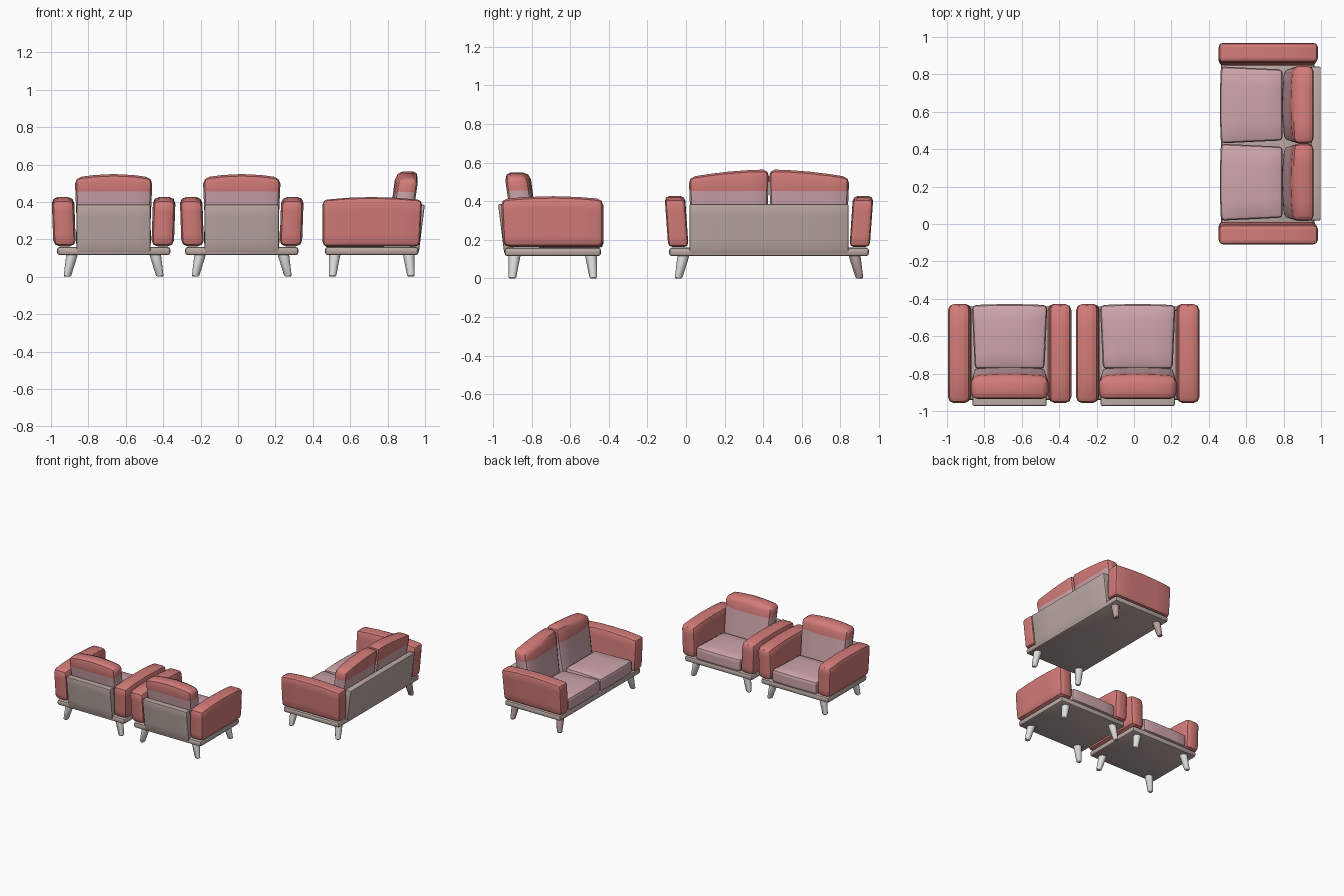
import bpy, bmesh, math
from mathutils import Matrix, Vector

if "Cube" in bpy.data.objects:
    bpy.data.objects.remove(bpy.data.objects["Cube"])


def material(name, rgb):
    m = bpy.data.materials.new(name)
    m.diffuse_color = (*rgb, 1)
    m.use_nodes = True
    m.node_tree.nodes["Principled BSDF"].inputs["Base Color"].default_value = m.diffuse_color
    return m


RED = material("coral fabric", (0.65, 0.20, 0.19))
PINK = material("dusty pink fabric", (0.62, 0.38, 0.41))
TAN = material("warm grey frame", (0.50, 0.40, 0.37))
WHITE = material("off white legs", (0.76, 0.75, 0.72))
BROWN = material("rosy brown leg", (0.50, 0.36, 0.34))


def finish(bm, name, place, mats):
    bmesh.ops.recalc_face_normals(bm, faces=bm.faces)
    me = bpy.data.meshes.new(name)
    bm.to_mesh(me)
    bm.free()
    for m in mats:
        me.materials.append(m)
    me.shade_smooth()
    me.set_sharp_from_angle(angle=math.radians(40))
    ob = bpy.data.objects.new(name, me)
    ob.matrix_world = place
    bpy.context.collection.objects.link(ob)


def cut(bm, co, no):
    bmesh.ops.bisect_plane(bm, geom=bm.verts[:] + bm.edges[:] + bm.faces[:],
                           plane_co=co, plane_no=no)


def soft_box(name, place, lo, hi, bevel, mats, shape=None, side=1, split=None):
    """Rounded box; shape(p, u) moves points, u being -1..1 box coordinates."""
    lo, hi = Vector(lo), Vector(hi)
    mid, half = (lo + hi) / 2, (hi - lo) / 2
    bm = bmesh.new()
    bmesh.ops.create_cube(bm, size=2)
    for v in bm.verts:
        v.co = Vector([mid[i] + v.co[i] * half[i] for i in range(3)])
    bmesh.ops.bevel(bm, geom=bm.edges[:], offset=bevel, segments=2,
                    profile=0.5, affect='EDGES', clamp_overlap=True)
    if shape:
        for axis in range(3):
            no = Vector([float(i == axis) for i in range(3)])
            for k in (-0.5, 0, 0.5):
                cut(bm, mid + no * half[axis] * k, no)
        for v in bm.verts:
            u = [(v.co[i] - mid[i]) / half[i] for i in range(3)]
            v.co = shape(v.co.copy(), u)
    if split:
        cut(bm, (0, 0, split), (0, 0, 1))
        for f in bm.faces:
            f.material_index = int(f.calc_center_median().z > split)
    for v in bm.verts:
        v.co.x *= side
    finish(bm, name, place, mats)


def arm_shape(lean):
    def shape(p, u):
        t = (u[2] + 1) / 2
        p.x += lean * t
        p.z += 0.016 * t * (1 - u[1] ** 2)
        if u[1] < 0:
            p.y -= 0.012 * t * -u[1]
        return p
    return shape


def panel_shape(p, u):
    p.y -= 0.032 * (u[2] + 1) / 2
    return p


def seat_shape(p, u):
    p.z += 0.012 * max(u[2], 0) * (1 - u[0] ** 2) * (1 - u[1] ** 2)
    p.x += 0.008 * u[0] * (u[1] - 1)
    p.y += 0.006 * max(u[1], 0) * (1 - u[0] ** 2)
    return p


def back_shape(rise, crown):
    """Leaning cushion whose top falls away from x = 0 to |x| = crown."""
    def shape(p, u):
        t = (u[2] + 1) / 2
        p.z += rise * max(u[2], 0) * (1 - (p.x / crown) ** 2)
        p.y += -0.055 * t + 0.012 * max(u[1], 0) * (1 - u[0] ** 2)
        p.x += 0.008 * u[0] * u[2]
        return p
    return shape


def leg(name, place, sx, sy, top, bottom, mat):
    bm = bmesh.new()
    rings = [(0.0, 0.014), (0.006, 0.02), (0.12, 0.031)]
    n = 12
    verts = []
    for z, r in rings:
        k = z / 0.12
        cx = sx * (bottom[0] + (top[0] - bottom[0]) * k)
        cy = sy * (bottom[1] + (top[1] - bottom[1]) * k)
        verts.append([bm.verts.new((cx + r * math.cos(2 * math.pi * i / n),
                                    cy + r * math.sin(2 * math.pi * i / n), z))
                      for i in range(n)])
    for a, b in zip(verts, verts[1:]):
        for i in range(n):
            bm.faces.new((a[i], a[(i + 1) % n], b[(i + 1) % n], b[i]))
    bm.faces.new(verts[0])
    bm.faces.new(verts[-1])
    finish(bm, name, place, [mat])


def frame(kind, place, base, inner, arm_in, arm_out, lean, arm_bevel, leg_top, brown):
    # Base board and back board
    soft_box(kind + "_base", place, (-base, -0.25, 0.115), (base, 0.25, 0.16), 0.016, [TAN])
    soft_box(kind + "_back_panel", place, (-inner, -0.252, 0.13), (inner, -0.2, 0.385),
             0.008, [TAN], panel_shape)
    for s in (-1, 1):
        # Padded arms
        soft_box(kind + "_arm", place, (arm_in, -0.257, 0.163), (arm_out, 0.262, 0.41),
                 arm_bevel, [RED], arm_shape(lean), s)
        # Splayed legs
        for f in (-1, 1):
            leg(kind + "_leg", place, s, f, (leg_top, 0.198), (leg_top + 0.026, 0.21),
                BROWN if brown and s > 0 else WHITE)


# Two armchairs facing the back
for cx in (-0.665, 0.02):
    place = Matrix.Translation((cx, -0.69, 0))
    frame("armchair", place, 0.303, 0.198, 0.202, 0.322, 0.009, 0.032, 0.222, False)
    soft_box("armchair_seat", place, (-0.202, -0.085, 0.158), (0.202, 0.256, 0.262),
             0.022, [PINK], seat_shape)
    soft_box("armchair_back_cushion", place, (-0.2, -0.195, 0.165), (0.2, -0.075, 0.527),
             0.032, [PINK, RED], back_shape(0.022, 0.205), 1, 0.455)

# Sofa turned to face left
place = Matrix.Translation((0.715, 0.43, 0)) @ Matrix.Rotation(math.pi / 2, 4, 'Z')
frame("sofa", place, 0.518, 0.412, 0.417, 0.522, 0.018, 0.022, 0.443, True)
for s in (-1, 1):
    soft_box("sofa_seat", place, (0.001, -0.08, 0.158), (0.412, 0.25, 0.262),
             0.02, [PINK], seat_shape, s)
    soft_box("sofa_back_cushion", place, (0.007, -0.195, 0.165), (0.408, -0.085, 0.522),
             0.03, [PINK, RED], back_shape(0.042, 0.415), s, 0.452)
